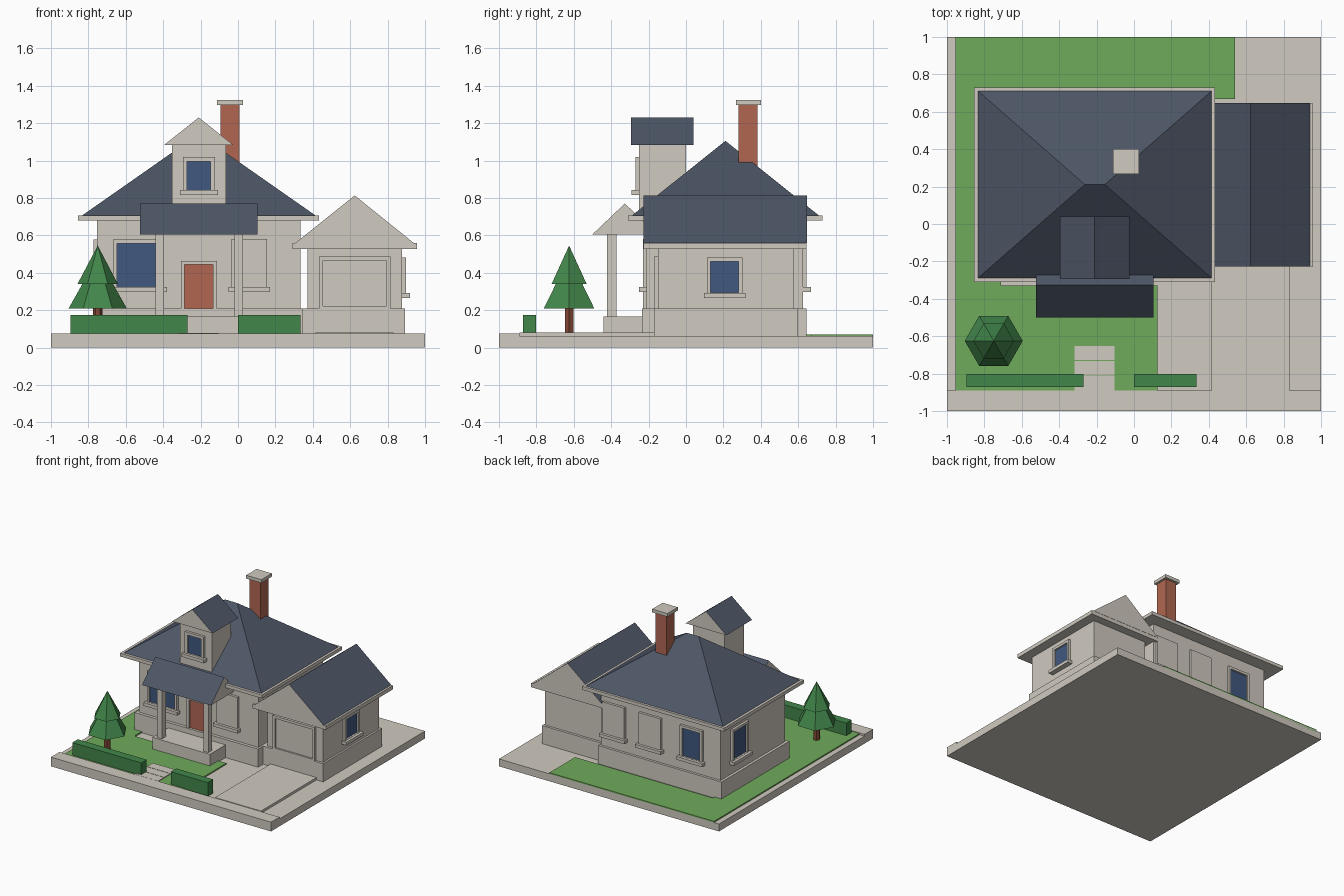
import bpy, bmesh, math
from mathutils import Matrix, Vector

cube = bpy.data.objects.get("Cube")
if cube:
    bpy.data.objects.remove(cube, do_unlink=True)


def material(name, rgb):
    m = bpy.data.materials.new(name)
    m.use_nodes = True
    m.diffuse_color = (*rgb, 1)
    m.node_tree.nodes["Principled BSDF"].inputs["Base Color"].default_value = (*rgb, 1)
    return m


STONE = material("warm_stone", (0.63, 0.59, 0.525))
SLATE = material("slate_roof", (0.075, 0.092, 0.131))
GRASS = material("lawn_green", (0.163, 0.405, 0.104))
LEAF = material("leaf_green", (0.054, 0.238, 0.069))
BRICK = material("brick_red", (0.44, 0.134, 0.083))
GLASS = material("window_blue", (0.053, 0.098, 0.212))
BARK = material("bark_brown", (0.23, 0.065, 0.035))


def finish(name, bm, *mats):
    bmesh.ops.recalc_face_normals(bm, faces=bm.faces)
    mesh = bpy.data.meshes.new(name)
    bm.to_mesh(mesh)
    bm.free()
    for m in mats:
        mesh.materials.append(m)
    ob = bpy.data.objects.new(name, mesh)
    bpy.context.collection.objects.link(ob)
    return ob


def add_box(bm, xs, ys, zs, index=0):
    lo, hi = Vector((xs[0], ys[0], zs[0])), Vector((xs[1], ys[1], zs[1]))
    mat = Matrix.Translation((lo + hi) / 2) @ Matrix.Diagonal((*(hi - lo), 1))
    verts = bmesh.ops.create_cube(bm, size=1, matrix=mat)["verts"]
    for f in {f for v in verts for f in v.link_faces}:
        f.material_index = index


def box(name, xs, ys, zs, mat=STONE):
    bm = bmesh.new()
    add_box(bm, xs, ys, zs)
    return finish(name, bm, mat)


def roof(name, xs, ys, zs, ridge):
    """Roof from a rectangle up to a ridge given by its two end points."""
    bm = bmesh.new()
    a, b, c, d = [bm.verts.new((x, y, zs[0])) for x, y in
                  ((xs[0], ys[0]), (xs[1], ys[0]), (xs[1], ys[1]), (xs[0], ys[1]))]
    p, q = [bm.verts.new((*r, zs[1])) for r in ridge]
    bm.faces.new((a, d, c, b))
    if ridge[0][1] == ridge[1][1]:      # ridge along x
        faces = (a, b, q, p), (c, d, p, q), (b, c, q), (d, a, p)
    else:                               # ridge along y
        faces = (b, c, q, p), (d, a, p, q), (a, b, p), (c, d, q)
    for f in faces:
        bm.faces.new(f)
    bmesh.ops.recalc_face_normals(bm, faces=bm.faces)
    for f in bm.faces:
        f.material_index = 1 if f.normal.z > 0.05 else 0
    return finish(name, bm, STONE, SLATE)


def opening(name, x, y, turn, half, z0, z1, fill=STONE, sill=True, rim=0.021):
    """Framed opening on a wall; turn is the outward direction, 0 is front."""
    bm = bmesh.new()
    w = half + rim
    for s in (-1, 1):
        add_box(bm, sorted((s * half, s * w)), (-0.02, 0.01), (z0 - rim, z1 + rim))
    for z in (z0 - rim, z1):
        add_box(bm, (-half, half), (-0.02, 0.01), (z, z + rim))
    add_box(bm, (-half, half), (-0.006, 0.003), (z0, z1), 1)
    if sill:
        add_box(bm, (-w - 0.016, w + 0.016), (-0.042, 0.01), (z0 - 0.028, z0 - 0.002))
    ob = finish(name, bm, STONE, fill)
    place(ob, x, y, turn)


def blank_window(name, x, y, turn, half, z0, z1):
    """Raised solid panel with a sill."""
    bm = bmesh.new()
    add_box(bm, (-half, half), (-0.02, 0.01), (z0, z1))
    add_box(bm, (-half - 0.016, half + 0.016), (-0.042, 0.01), (z0 - 0.007, z0 + 0.019))
    place(finish(name, bm, STONE), x, y, turn)


def place(ob, x, y, turn):
    ob.data.transform(Matrix.Translation((x, y, 0)) @ Matrix.Rotation(math.radians(turn), 4, 'Z'))


def cone(name, x, y, r0, r1, z0, z1, mat):
    bm = bmesh.new()
    bmesh.ops.create_cone(bm, cap_ends=True, segments=6, radius1=r0, radius2=r1, depth=z1 - z0,
                          matrix=Matrix.Translation((x, y, (z0 + z1) / 2))
                          @ Matrix.Rotation(math.radians(30), 4, 'Z'))
    finish(name, bm, mat)


# Ground
box("ground_slab", (-1, 1), (-1, 1), (0, 0.061))
box("front_pavement", (-1, 1), (-1, -0.89), (0.05, 0.076))
box("driveway", (0.415, 0.832), (-0.89, -0.16), (0.05, 0.081))
box("back_lawn", (-0.955, 0.541), (0.667, 1), (0.05, 0.071), GRASS)
box("side_lawn", (-0.955, -0.71), (-0.89, 0.667), (0.05, 0.071), GRASS)
box("front_lawn", (-0.71, 0.125), (-0.89, -0.33), (0.05, 0.071), GRASS)
for i in range(3):
    y = -0.89 + i * 0.081
    box("path_slab", (-0.318, -0.104), (y, y + 0.077), (0.06, 0.077))

# Main house
box("house_foundation", (-0.775, 0.348), (-0.235, 0.645), (0.05, 0.21))
box("house_walls", (-0.753, 0.333), (-0.21, 0.625), (0.2, 0.69))
box("house_eaves", (-0.855, 0.434), (-0.31, 0.73), (0.678, 0.706))
roof("house_roof", (-0.835, 0.416), (-0.29, 0.712), (0.705, 1.105), ((-0.263, 0.211), (-0.156, 0.211)))
opening("front_window", -0.532, -0.21, 0, 0.115, 0.325, 0.557, GLASS)
blank_window("front_blank_window", 0.06, -0.21, 0, 0.096, 0.304, 0.58)
opening("front_door", -0.209, -0.21, 0, 0.076, 0.17, 0.443, BRICK, sill=False)
opening("back_window", -0.495, 0.625, 180, 0.08, 0.325, 0.557, GLASS)
for x in (-0.12, 0.21):
    blank_window("back_blank_window", x, 0.625, 180, 0.1, 0.304, 0.58)
opening("side_window", -0.753, 0.39, -90, 0.085, 0.325, 0.557, GLASS)

# Chimney
box("chimney", (-0.093, 0.009), (0.28, 0.383), (0.8, 1.298), BRICK)
box("chimney_cap", (-0.112, 0.026), (0.266, 0.402), (1.297, 1.324))

# Dormer
box("dormer_walls", (-0.352, -0.063), (-0.25, 0.0), (0.72, 1.09))
roof("dormer_roof", (-0.395, -0.025), (-0.293, 0.04), (1.083, 1.23), ((-0.21, -0.293), (-0.21, 0.04)))
opening("dormer_window", -0.209, -0.25, 0, 0.063, 0.843, 0.995, GLASS, rim=0.023)

# Porch
box("porch_floor", (-0.47, 0.052), (-0.44, -0.22), (0.05, 0.166))
for x in (-0.418, 0.003):
    box("porch_post", (x - 0.023, x + 0.023), (-0.422, -0.372), (0.16, 0.61))
roof("porch_roof", (-0.523, 0.104), (-0.5, -0.155), (0.605, 0.77), ((-0.523, -0.327), (0.104, -0.327)))

# Garage
box("garage_foundation", (0.34, 0.892), (-0.17, 0.595), (0.05, 0.21))
box("garage_walls", (0.372, 0.877), (-0.15, 0.575), (0.2, 0.54))
box("garage_eaves", (0.292, 0.956), (-0.226, 0.645), (0.527, 0.559))
roof("garage_roof", (0.305, 0.941), (-0.228, 0.647), (0.558, 0.813), ((0.624, -0.228), (0.624, 0.647)))
opening("garage_door", 0.624, -0.15, 0, 0.17, 0.222, 0.465, sill=False)
opening("garage_window", 0.877, 0.207, 90, 0.075, 0.294, 0.46, GLASS)

# Garden
for x0, x1 in ((-0.896, -0.27), (0, 0.335)):
    box("hedge", (x0, x1), (-0.871, -0.801), (0.055, 0.174), LEAF)
cone("tree_trunk", -0.75, -0.625, 0.026, 0.026, 0.055, 0.22, BARK)
cone("tree_lower_tier", -0.75, -0.625, 0.155, 0.02, 0.21, 0.45, LEAF)
cone("tree_upper_tier", -0.75, -0.625, 0.108, 0, 0.34, 0.545, LEAF)
